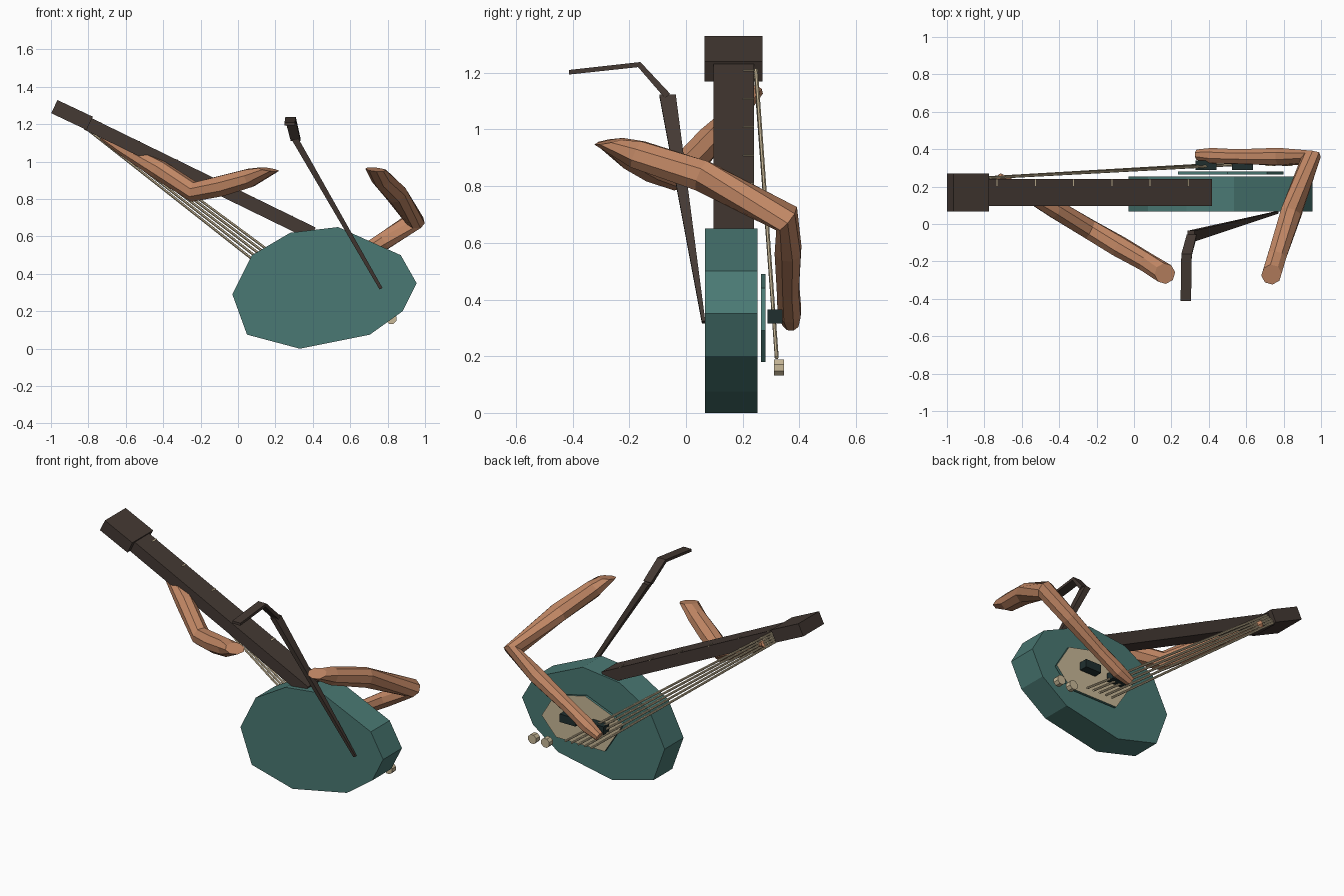
import bpy, bmesh, math
from mathutils import Vector as V


def mat(name, rgb):
    m = bpy.data.materials.new(name)
    m.diffuse_color = (*rgb, 1)
    return m


TEAL = mat("teal", (0.068, 0.19, 0.172))
BROWN = mat("dark brown", (0.058, 0.041, 0.033))
SKIN = mat("skin", (0.54, 0.245, 0.13))
IVORY = mat("ivory", (0.58, 0.48, 0.31))
BLACK = mat("dark green black", (0.014, 0.028, 0.028))


def finish(name, bm, *mats):
    bmesh.ops.recalc_face_normals(bm, faces=bm.faces[:])
    me = bpy.data.meshes.new(name)
    bm.to_mesh(me)
    bm.free()
    for m in mats:
        me.materials.append(m)
    ob = bpy.data.objects.new(name, me)
    bpy.context.collection.objects.link(ob)
    return ob


def loft(name, rings, sides, m):
    """Capped tube through rings of (centre, half axis u, half axis v)."""
    bm = bmesh.new()
    k = 1 / math.cos(math.pi / 4) if sides == 4 else 1
    loops = []
    for c, u, v in rings:
        c, u, v = V(c), V(u), V(v)
        angs = [2 * math.pi * (i + 0.5) / sides for i in range(sides)]
        loops.append([bm.verts.new(c + k * (u * math.cos(a) + v * math.sin(a))) for a in angs])
    for a, b in zip(loops, loops[1:]):
        for i in range(sides):
            j = (i + 1) % sides
            bm.faces.new((a[i], a[j], b[j], b[i]))
    bm.faces.new(loops[0])
    bm.faces.new(loops[-1])
    return finish(name, bm, m)


def limb(name, rings, sides, m):
    """Tube through rings of (centre, normal, radius)."""
    out = []
    for c, n, r in rings:
        n = V(n).normalized()
        u = V((0.3, 1, 0.1)).cross(n).normalized()
        out.append((c, u * r, n.cross(u) * r))
    return loft(name, out, sides, m)


def slab(name, pts, y0, y1, *mats):
    """Outline in x and z, extruded along y; the back face takes the second colour."""
    bm = bmesh.new()
    f = bm.faces.new([bm.verts.new((x, y0, z)) for x, z in pts])
    r = bmesh.ops.extrude_face_region(bm, geom=[f])
    for v in r["geom"]:
        if isinstance(v, bmesh.types.BMVert):
            v.co.y = y1
    bm.normal_update()
    if len(mats) > 1:
        for f in bm.faces:
            if all(v.co.y == f.verts[0].co.y for v in f.verts) and abs(f.verts[0].co.y - y1) < 1e-4:
                f.material_index = 1
    return finish(name, bm, *mats)


def rect(x0, x1, z0, z1):
    return [(x0, z0), (x1, z0), (x1, z1), (x0, z1)]


# body
slab("body", [(-0.03, 0.29), (0.075, 0.50), (0.28, 0.62), (0.535, 0.65), (0.87, 0.50),
              (0.955, 0.35), (0.88, 0.20), (0.705, 0.075), (0.33, 0.0), (0.048, 0.075)],
     0.067, 0.253, TEAL)

# soundboard plate with ivory back
slab("face_plate", [(0.80, 0.29), (0.71, 0.44), (0.50, 0.49), (0.235, 0.385),
                    (0.365, 0.18), (0.70, 0.18)], 0.265, 0.281, TEAL, IVORY)

# bridge blocks
slab("bridge_block", rect(0.525, 0.635, 0.315, 0.365), 0.288, 0.34, BLACK)
slab("pickup_block", rect(0.33, 0.44, 0.315, 0.365), 0.288, 0.34, BLACK)

# knobs
for i, x in enumerate((0.73, 0.82)):
    loft(f"knob_{i + 1}", [((x, y, 0.16), (0.03, 0, 0), (0, 0, 0.03)) for y in (0.31, 0.346)],
         8, IVORY)

# neck and head share one slope
ALONG = V((0.8987, 0, -0.4386))
UP = V((0.4386, 0, 0.8987))
NECK_END = V((0.40, 0.168, 0.615))
loft("neck", [(NECK_END, UP * 0.036, (0, 0.0715, 0)),
              (NECK_END - ALONG * 1.345, UP * 0.036, (0, 0.0715, 0))], 4, BROWN)
loft("head", [((-0.793, 0.168, 1.205), UP * 0.039, (0, 0.102, 0)),
              ((-0.982, 0.168, 1.294), UP * 0.039, (0, 0.102, 0))], 4, BROWN)

# frets
for i in range(6):
    c = NECK_END - ALONG * (0.14 + 0.2275 * i) + UP * 0.0355
    c.y = 0.221
    loft(f"fret_{i + 1}", [(c - ALONG * 0.003, UP * 0.003, (0, 0.019, 0)),
                           (c + ALONG * 0.003, UP * 0.003, (0, 0.019, 0))], 4, IVORY)

# strings fan out from the nut
COUNT = 5
for i in range(COUNT):
    t = i / (COUNT - 1)
    a = V((-0.815, 0.247, 1.18)).lerp(V((-0.765, 0.247, 1.21)), t)
    b = V((0.43, 0.32, 0.20)).lerp(V((0.61, 0.32, 0.195)), t)
    limb(f"string_{i + 1}", [(a, b - a, 0.007), (b, b - a, 0.007)], 6, IVORY)

# fretting arm
limb("fretting_arm", [
    ((0.165, -0.265, 0.958), (0.15, -0.15, 1), 0.056),
    ((0.06, -0.20, 0.912), (0.85, -0.45, 0.35), 0.054),
    ((-0.08, -0.12, 0.872), (0.85, -0.5, 0.25), 0.059),
    ((-0.235, -0.03, 0.838), (1, -0.5, -0.15), 0.056),
    ((-0.42, 0.08, 0.955), (0.8, -0.45, -0.5), 0.054),
    ((-0.62, 0.19, 1.07), (0.8, -0.45, -0.5), 0.035),
    ((-0.72, 0.25, 1.135), (0.8, -0.45, -0.5), 0.024)], 8, SKIN)

# strumming arm
limb("strumming_arm", [
    ((0.735, -0.27, 0.958), (0.1, -0.2, 1), 0.055),
    ((0.765, -0.17, 0.912), (-0.25, -0.85, 0.4), 0.054),
    ((0.84, 0.06, 0.835), (-0.3, -0.85, 0.35), 0.060),
    ((0.945, 0.355, 0.685), (0.25, -0.8, 0.65), 0.056),
    ((0.78, 0.36, 0.575), (0.86, 0, 0.5), 0.050),
    ((0.56, 0.36, 0.44), (0.86, 0, 0.5), 0.042),
    ((0.42, 0.365, 0.355), (0.86, 0, 0.5), 0.044),
    ((0.34, 0.37, 0.315), (0.86, 0, 0.5), 0.030)], 8, SKIN)

# thin stand: tapered bar, bent plate and flat handle
loft("support_bar", [((0.765, 0.062, 0.32), (0.008, 0, 0.004), (0, 0.006, 0)),
                     ((0.305, -0.065, 1.12), (0.018, 0, 0.003), (0, 0.029, 0))], 4, BROWN)
loft("support_handle", [((0.308, -0.065, 1.118), (0.026, 0, 0), (0, 0.009, 0.008)),
                        ((0.281, -0.165, 1.229), (0.028, 0, 0), (0, 0.004, 0.009)),
                        ((0.277, -0.412, 1.202), (0.028, 0, 0), (0, 0, 0.008))], 4, BROWN)
